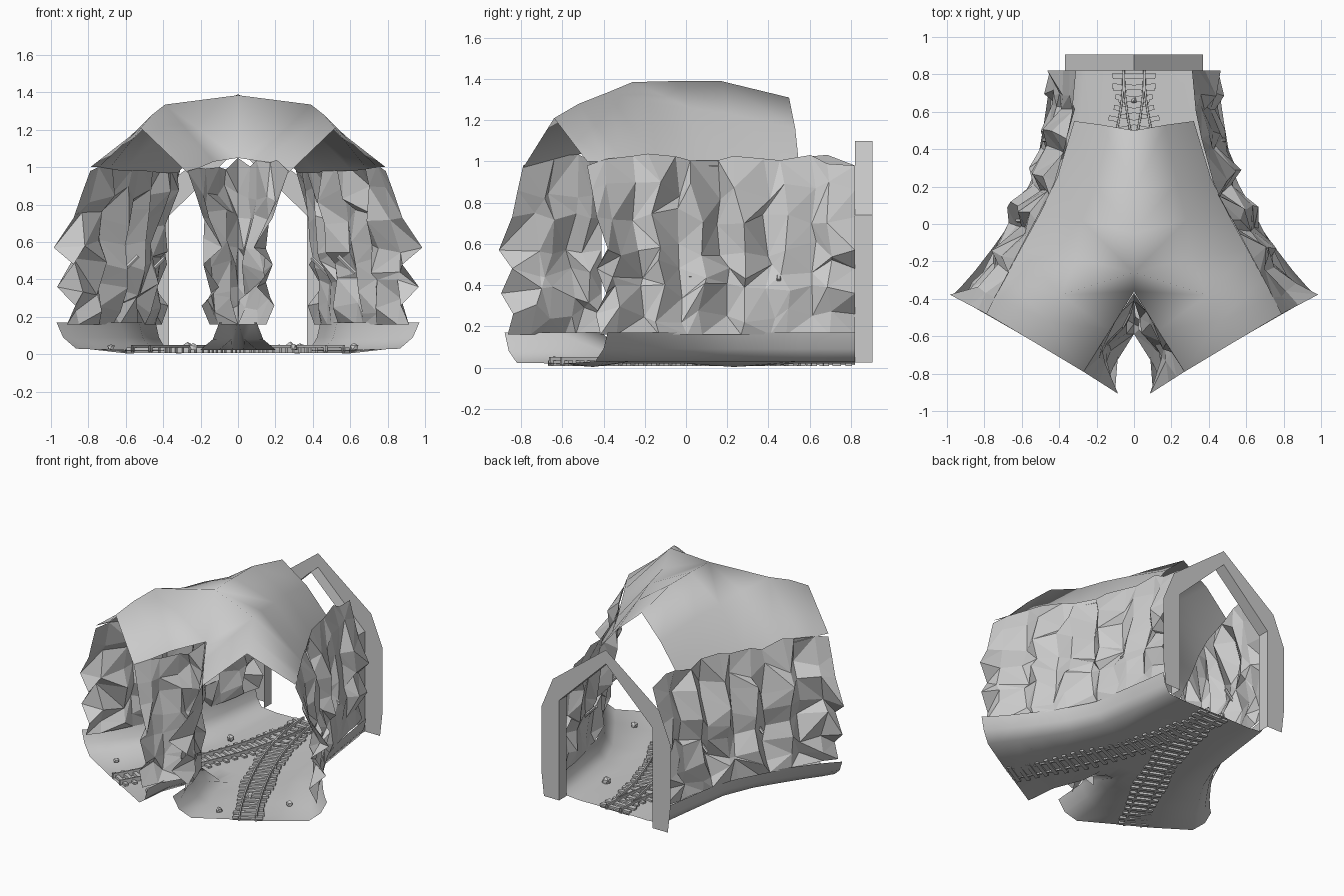
import bpy, bmesh, math, random
from mathutils import Vector

if "Cube" in bpy.data.objects:
    bpy.data.objects.remove(bpy.data.objects["Cube"])


def make(name, verts, faces, smooth=False, mirror=False, merge=True):
    me = bpy.data.meshes.new(name)
    me.from_pydata([tuple(v) for v in verts], [], faces)
    bm = bmesh.new()
    bm.from_mesh(me)
    bmesh.ops.recalc_face_normals(bm, faces=bm.faces)
    for f in bm.faces:
        f.smooth = smooth
    bm.to_mesh(me)
    bm.free()
    ob = bpy.data.objects.new(name, me)
    bpy.context.collection.objects.link(ob)
    if mirror:
        m = ob.modifiers.new("mirror", 'MIRROR')
        m.merge_threshold = 0.002
        m.use_mirror_merge = merge
    return ob


def grid_faces(rows, cols, tri=False):
    out = []
    for i in range(rows - 1):
        for j in range(cols - 1):
            a, b = i * cols + j, i * cols + j + 1
            c, d = b + cols, a + cols
            if not tri:
                out.append((a, b, c, d))
            elif (i * 3 + j * 5 + i * j) % 4 < 2:
                out += [(a, b, c), (a, c, d)]
            else:
                out += [(a, b, d), (b, c, d)]
    return out


def lerp_table(table, t):
    for (a, va), (b, vb) in zip(table, table[1:]):
        if t <= b:
            return va + (vb - va) * (t - a) / (b - a)
    return table[-1][1]


# Vaulted roof: sections of (outer edge, ridge, inner edge), mirrored
roof = [
    ((.32, .55, .97), (.17, .53, 1.16), (0, .50, 1.31)),
    ((.41, .25, .97), (.23, .22, 1.23), (0, .17, 1.39)),
    ((.50, .06, .98), (.28, .02, 1.26), (0, -.05, 1.39)),
    ((.61, -.14, .98), (.31, -.18, 1.285), (0, -.26, 1.385)),
    ((.69, -.29, .99), (.39, -.38, 1.335), (0, -.36, 1.05)),
    ((.745, -.39, 1.0), (.46, -.52, 1.28), (.13, -.57, 1.03)),
    ((.79, -.48, 1.0), (.52, -.64, 1.21), (.27, -.79, .97)),
]
roof_faces = grid_faces(7, 3)
a = 3 * 3 + 1                       # keep the valley between the crowns
roof_faces.remove((a, a + 1, a + 4, a + 3))
roof_faces += [(a, a + 1, a + 3), (a + 1, a + 4, a + 3)]
make("cave_roof", [p for s in roof for p in s], roof_faces, True, True)

# Floor with curled-up lips along the walls
outer = [(.44, .82), (.48, .55), (.53, .25), (.63, .05), (.75, -.12), (.85, -.25), (.92, -.33), (.97, -.38)]
inner = [(0, .82), (0, .55), (0, .2), (0, -.1), (0, -.25), (0, -.41), (.08, -.63), (.1, -.88)]
fv = []
for k, (o, n) in enumerate(zip(outer, inner)):
    lip = k >= 5
    dip = .003 if k in (2, 6) else .02
    for t, z in ((0, .17), (.04, .09), (.12, .03), (.4, dip), (.65, .022),
                 (.88, .022), (.96, .08 if lip else .022), (1, .17 if lip else .022)):
        p = Vector(o).lerp(Vector(n), t)
        fv.append((p.x, p.y, z))
make("cave_floor", fv, grid_faces(8, 8), True, True)

# Craggy rock walls hung from the roof edge, in vertical slabs
ZS = [.98, .86, .73, .57, .48, .36, .26, .16]
END = [0, .05, .10, .22, .10, .20, .09, .14]
MID = [0, .04, .07, .09, .09, .11, .11, .12]


def rock_wall(name, path, cols, side, seed, pinned=False):
    rnd = random.Random(seed)
    pts = [Vector(p) for p in path]
    cum = [0]
    for a, b in zip(pts, pts[1:]):
        cum.append(cum[-1] + (b - a).length)
    at = lambda s: Vector([lerp_table([(u, p[i]) for u, p in zip(cum, pts)], s) for i in (0, 1)])
    verts = []
    for c in range(cols):
        edge = c in (0, cols - 1)
        # columns come in close pairs so folds are abrupt between broad slabs
        shift = 0 if edge else (.018 if c % 2 else -.018)
        t = c / (cols - 1) * cum[-1] + shift
        p = at(t)
        d = (at(min(t + .06, cum[-1])) - at(max(t - .06, 0))).normalized()
        n = Vector((-d.y, d.x))
        ridge = (.03 if c % 2 else -.03) * rnd.uniform(.5, 1.4)
        top = rnd.uniform(0, .06)
        for r, z in enumerate(ZS):
            base = END[r] if edge else MID[r] * (.4 if pinned and r < 7 else 1)
            if c == 0 and not pinned:
                base *= .7
            q, zz = p + n * base, z
            if pinned and c == cols - 1:
                q = Vector((0, -.37 - .04 * min(r, 1)))
                zz = 1.05 if r == 0 else .03 if r == 7 else z
            elif not edge:
                if 0 < r < 7:
                    k = .4 if pinned else 1
                    q = q + n * (ridge * k + rnd.uniform(-.035, .035)) + d * rnd.uniform(-.025, .025)
                    zz += rnd.uniform(-.05, .05)
                elif r == 0:
                    zz += top
            if pinned:
                q.x = max(q.x, 0)
            elif c == 0:
                q.y = .82
            verts.append((q.x * side, q.y, zz))
    make(name, verts, grid_faces(cols, len(ZS), True))


outer_path = [(.31, .82), (.335, .55), (.43, .2), (.58, -.08), (.79, -.48)]
inner_path = [(.27, -.79), (.13, -.57), (0, -.37)]
for side, tag, s in ((1, "right", 4), (-1, "left", 9)):
    rock_wall("outer_rock_wall_" + tag, outer_path, 13, side, s)
    rock_wall("centre_rock_wall_" + tag, inner_path, 6, side, s + 20, True)

# Rear portal: flat pointed ring plus inner reveal
half_out = [(.49, .025), (.51, .2), (.51, .66), (.42, .88), (0, 1.2)]
half_in = [(.37, .025), (.37, .2), (.37, .5), (.37, .74), (0, 1.1)]
full = lambda h: h + [(-x, z) for x, z in h[-2::-1]]
ring = [(x, .905, z) for x, z in full(half_out)]
ring += [(x, .905, z) for x, z in full(half_in)]
ring += [(x, .82, z) for x, z in full(half_in)]
make("portal_frame", ring, grid_faces(3, 9))


# Two diverging tracks
def track_point(t, off=0):
    a, b, c, d = (Vector(p) for p in ((0, .82), (0, .35), (.27, -.21), (.52, -.635)))
    u = 1 - t
    p = a * u**3 + b * 3 * u * u * t + c * 3 * u * t * t + d * t**3
    g = ((b - a) * u * u + (c - b) * 2 * u * t + (d - c) * t * t).normalized()
    return p + Vector((-g.y, g.x)) * off, g


N = 18
for off, tag in ((-.055, "inner"), (.055, "outer")):
    v = []
    for i in range(N + 1):
        for w, z in ((-.007, .012), (-.005, .05), (.005, .05), (.007, .012), (-.007, .012)):
            p, g = track_point(i / N, off + w)
            v.append((p.x, p.y, z))
    make("rail_" + tag, v, grid_faces(N + 1, 5), False, True, False)

BOX = [(0, 1, 3, 2), (4, 6, 7, 5), (0, 4, 5, 1), (2, 3, 7, 6), (0, 2, 6, 4), (1, 5, 7, 3)]
rnd = random.Random(2)
tv, tf = [], []
for i in range(24):
    p, g = track_point((i + .5) / 24)
    n = Vector((-g.y, g.x))
    ln = rnd.uniform(.09, .115)
    for a in (-ln, ln):
        for b in (-.013, .013):
            for z in (.008, .035):
                q = p + n * a + g * b
                tv.append((q.x, q.y, z))
    tf += [tuple(j + i * 8 for j in f) for f in BOX]
make("track_ties", tv, tf, False, True, False)

# Loose stones on the floor
for i, (x, y, r) in enumerate([(.33, -.35, .03), (-.24, -.66, .025), (.28, .5, .03), (-.27, .3, .03),
                               (.62, -.3, .025), (-.68, -.4, .022), (0, .66, .018), (.3, -.64, .025),
                               (.22, .1, .018), (-.17, -.3, .022)]):
    bm = bmesh.new()
    bmesh.ops.create_icosphere(bm, subdivisions=1, radius=r)
    for vert in bm.verts:
        vert.co *= rnd.uniform(.7, 1.15)
        vert.co.z = max(vert.co.z, -.012)
        vert.co += Vector((x, y, .035))
    me = bpy.data.meshes.new("stone")
    bm.to_mesh(me)
    bm.free()
    bpy.context.collection.objects.link(bpy.data.objects.new("stone_%d" % i, me))

# Short pegs sticking out of the walls
for s in (-1, 1):
    for i, (x, y, z) in enumerate([(.44, .45, .47), (.58, .02, .48)]):
        bpy.ops.mesh.primitive_cylinder_add(vertices=6, radius=.011, depth=.13, location=(s * x, y, z),
                                            rotation=(0, -s * math.radians(45), 0))
        bpy.context.object.name = "wall_peg_%d" % i
